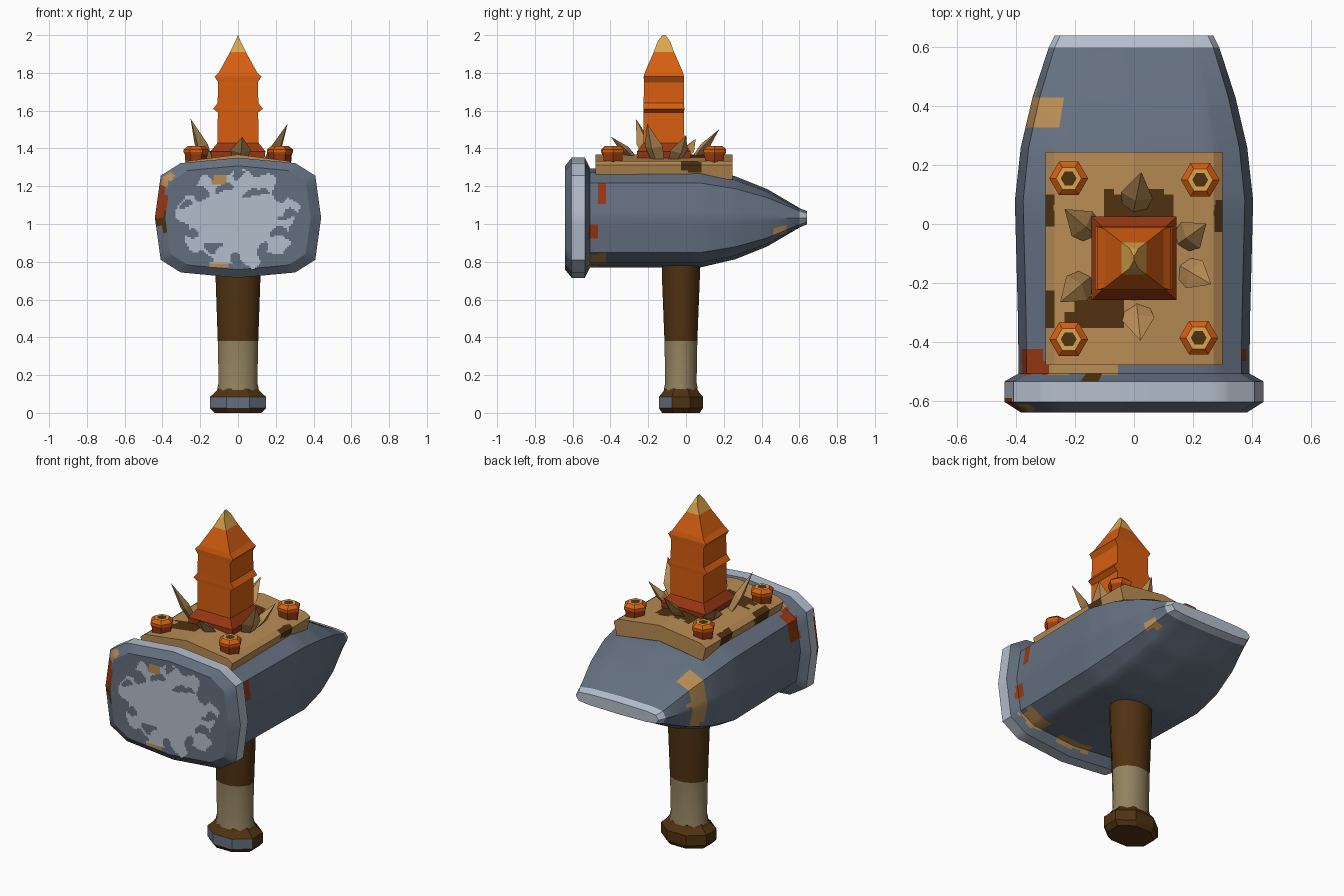
import bpy, bmesh, math
from mathutils import Vector, noise

if "Cube" in bpy.data.objects:
    bpy.data.objects.remove(bpy.data.objects["Cube"])

# ---------- materials (sRGB 0-255 converted to linear) ----------
NAMES = {"steel": (100, 112, 128), "light_steel": (180, 190, 204), "tan": (184, 140, 84),
         "orange": (214, 94, 16), "rust": (152, 56, 18), "gold": (220, 166, 76),
         "dark_brown": (80, 50, 17), "khaki_wrap": (146, 131, 96)}
MATS = []
for n, c in NAMES.items():
    m = bpy.data.materials.new(n)
    m.diffuse_color = [((v / 255 + .055) / 1.055) ** 2.4 for v in c] + [1]
    m.use_nodes = True
    m.node_tree.nodes["Principled BSDF"].inputs["Base Color"].default_value = m.diffuse_color
    MATS.append(m)
STEEL, LIGHT, TAN, ORANGE, RUST, GOLD, BROWN, KHAKI = range(8)


def finish(name, bm, rule, smooth=None):
    bmesh.ops.recalc_face_normals(bm, faces=bm.faces)
    bm.normal_update()
    for f in bm.faces:
        f.material_index = rule(f.calc_center_median(), f.normal)
    me = bpy.data.meshes.new(name)
    bm.to_mesh(me)
    bm.free()
    for m in MATS:
        me.materials.append(m)
    ob = bpy.data.objects.new(name, me)
    bpy.context.collection.objects.link(ob)
    if smooth:
        bpy.ops.object.select_all(action='DESELECT')
        ob.select_set(True)
        bpy.context.view_layer.objects.active = ob
        bpy.ops.object.shade_smooth_by_angle(angle=math.radians(smooth))
    return ob


def loft(name, rings, rule, around=1, along=1, smooth=None):
    """Skin closed rings, optionally subdivided around and along, and cap both ends."""
    rings = [[Vector(p) for p in r] for r in rings]
    rings = [[a.lerp(b, k / around) for a, b in zip(r, r[1:] + r[:1]) for k in range(around)]
             for r in rings]
    dense = [[a.lerp(b, k / along) for a, b in zip(r, s)]
             for r, s in zip(rings, rings[1:]) for k in range(along)] + [rings[-1]]
    bm = bmesh.new()
    vs = [[bm.verts.new(p) for p in r] for r in dense]
    n = len(vs[0])
    for r, s in zip(vs, vs[1:]):
        for i in range(n):
            bm.faces.new((r[i], r[(i + 1) % n], s[(i + 1) % n], s[i]))
    bm.faces.new(vs[0])
    bm.faces.new(vs[-1])
    return finish(name, bm, rule, smooth)


def patches(boxes, c):
    """Material of the first box holding c (wobbled edges), or None."""
    w = noise.noise_vector(c * 25) * .012
    p = c + w
    for x0, x1, y0, y1, z0, z1, m in boxes:
        if x0 < p.x < x1 and y0 < p.y < y1 and z0 < p.z < z1:
            return m
    return None


# ---------- hammer head: struck flange tapering back to a blade ----------
Q = [(0, 1), (.69, .91), (.93, .70), (1, 0), (.93, -.70), (.69, -.91)]
UNIT = Q + [(-x, -z) for x, z in Q]
SECT = [(-.64, .385, .275), (-.605, .44, .318), (-.535, .44, .318), (-.508, .392, .262),
        (-.3, .395, .262), (.08, .405, .262), (.26, .385, .22), (.43, .345, .152),
        (.6, .29, .052), (.64, .27, .035)]
HEAD_SPOTS = [(-.45, -.24, .34, .44, .92, 1.2, TAN), (-.45, -.3, -.51, -.43, 1.12, 1.3, RUST),
              (-.3, -.04, -.51, -.48, 1.2, 1.3, TAN), (-.18, -.09, -.535, -.51, 1.2, 1.4, BROWN),
              (-.45, -.38, -.65, -.59, 1.05, 1.19, RUST), (-.45, -.38, -.65, -.59, .97, 1.05, BROWN),
              (-.42, -.34, -.65, -.61, 1.21, 1.27, TAN), (.3, .45, -.47, -.43, 1.09, 1.22, RUST),
              (.3, .45, -.52, -.485, .93, 1.0, RUST), (.2, .45, -.52, -.44, .78, .84, TAN),
              (.25, .4, .46, .53, .94, .99, TAN), (-.1, .1, -.52, -.46, .7, .8, TAN)]


def head_rule(c, n):
    if c.y < -.639:
        return STEEL
    spot = patches(HEAD_SPOTS, c)
    if spot is not None:
        return spot
    return LIGHT if c.y > .6 or -.605 < c.y < -.535 else STEEL


loft("hammer_head", [[(x * hx, y, 1.033 + z * hz) for x, z in UNIT] for y, hx, hz in SECT],
     head_rule, 5, 5, 30)

# ---------- worn bright area on the striking face ----------
HOLES = [(-.2, 1.17, .05, .03), (-.07, 1.19, .05, .025), (.1, 1.16, .06, .025), (.23, 1.17, .04, .05),
         (.22, .95, .07, .025), (.13, .86, .03, .05), (-.13, .88, .05, .03), (-.24, .95, .05, .025),
         (-.27, 1.1, .04, .02), (.27, 1.05, .05, .02), (-.02, .81, .03, .04), (.0, 1.27, .03, .03)]


def is_worn(x, z):
    d = noise.noise_vector(Vector((x * 14, z * 14, 3))) * .035
    x, z = x + d.x, z + d.y
    a = math.atan2(z - 1.03, x)
    r = math.hypot(x / .32, (z - 1.03) / .26)
    return r < .96 + .08 * math.sin(a * 9) and all(
        math.hypot((x - hx) / a1, (z - hz) / b1) > 1 for hx, hz, a1, b1 in HOLES)


bm = bmesh.new()
S = .01
for i in range(-36, 36):
    for j in range(-28, 28):
        x, z = i * S, 1.03 + j * S
        if is_worn(x + S / 2, z + S / 2):
            bm.faces.new([bm.verts.new((x + u * S, -.642, z + v * S))
                          for u, v in ((0, 0), (1, 0), (1, 1), (0, 1))])
        elif (abs(x + .1) < .04 and abs(z - 1.235) < .02) or (abs(x + .1) < .05 and abs(z - .78) < .012):
            bm.faces.new([bm.verts.new((x + u * S, -.642, z + v * S))
                          for u, v in ((0, 0), (1, 0), (1, 1), (0, 1))])
bmesh.ops.remove_doubles(bm, verts=bm.verts, dist=.001)
wear = finish("worn_strike_face", bm, lambda c, n: TAN if (abs(c.x + .1) < .04 and abs(c.z - 1.235) < .02)
              or (abs(c.x + .1) < .05 and c.z < .795) else LIGHT)
if wear.data.polygons and wear.data.polygons[0].normal.y > 0:
    wear.data.flip_normals()

# ---------- bent mounting plate on top ----------
PROFILE = [(0, 1.368), (.27, 1.333), (.3, 1.312), (.28, 1.235), (0, 1.275),
           (-.28, 1.235), (-.3, 1.312), (-.27, 1.333)]
PLATE_SPOTS = [(-.1, .12, .0, .11, 1.3, 1.4, BROWN), (-.22, -.02, -.35, -.24, 1.3, 1.4, BROWN),
               (-.32, -.265, 0, .1, 1.2, 1.34, BROWN), (-.32, -.265, -.35, -.22, 1.2, 1.34, BROWN),
               (.275, .32, -.02, .09, 1.28, 1.34, BROWN)]


def plate_rule(c, n):
    spot = patches(PLATE_SPOTS, c)
    return TAN if spot is None else spot


loft("mounting_plate", [[(x, y, z) for x, z in PROFILE] for y in (-.48, .245)], plate_rule, 8, 40)

# ---------- square spike with side ridges ----------
SPIKE = [(1.34, .14, .14), (1.385, .145, .142), (1.43, .108, .108), (1.59, .107, .107),
         (1.61, .132, .108), (1.64, .108, .107), (1.75, .105, .106), (1.78, .124, .107),
         (1.805, .1, .1), (1.91, .042, .054), (1.965, .015, .034), (2.0, .001, .008)]
loft("spike", [[(sx * hx, -.117 + sy * hy, z) for sx, sy in ((-1, -1), (1, -1), (1, 1), (-1, 1))]
               for z, hx, hy in SPIKE],
     lambda c, n: RUST if c.z < 1.43 else GOLD if c.z > 1.91 else ORANGE)

# ---------- thorns around the spike: base and tip ----------
THORNS = [((.0, .05, 1.35), (.025, .175, 1.5)), ((-.14, -.03, 1.34), (-.235, .05, 1.45)),
          ((.16, -.06, 1.34), (.245, .0, 1.47)), ((.17, -.15, 1.34), (.262, -.205, 1.53)),
          ((-.16, -.19, 1.34), (-.25, -.265, 1.555)), ((.01, -.28, 1.35), (.022, -.395, 1.46))]
for k, (b, t) in enumerate(THORNS):
    b, t = Vector(b), Vector(t)
    d = (t - b).normalized()
    s = d.cross(Vector((0, 0, 1))).normalized()
    u = s.cross(d)
    loft(f"thorn_{k + 1}", [[p + s * w, p + u * w * .45, p - s * w, p - u * w * .45]
         for p, w in ((b, .04), (b.lerp(t, .38), .055), (t, .001))], lambda c, n: TAN)

# ---------- hexagonal bolts ----------
BOLT = [(1.31, .055), (1.37, .06), (1.38, .066), (1.395, .066), (1.413, .043), (1.413, .027)]
for k, (bx, by) in enumerate([(-.222, .155), (.225, .15), (-.222, -.392), (.22, -.387)]):
    def bolt_rule(c, n):
        r = math.hypot(c.x - bx, c.y - by)
        if c.z > 1.41:
            return BROWN if r < .01 else GOLD
        return RUST if c.z < 1.37 else ORANGE
    loft(f"bolt_{k + 1}", [[(bx + r * math.cos(i * math.pi / 3), by + r * math.sin(i * math.pi / 3), z)
                            for i in range(6)] for z, r in BOLT], bolt_rule)


# ---------- handle and pommel ----------
def oval(z, hx, hy, n, y=-.027):
    return [(hx * math.cos((i + .5) * math.tau / n), y + hy * math.sin((i + .5) * math.tau / n), z)
            for i in range(n)]


loft("handle", [oval(z, hx, hy, 12) for z, hx, hy in
                [(.1, .113, .092), (.13, .113, .092), (.16, .106, .086), (.38, .111, .09),
                 (.72, .123, .104), (.85, .125, .106)]],
     lambda c, n: KHAKI if c.z < .38 else BROWN, smooth=35)
loft("pommel", [oval(z, hx, hy, 8) for z, hx, hy in
                [(0, .135, .108), (.025, .16, .126), (.085, .16, .126), (.115, .125, .1), (.13, .115, .092)]],
     lambda c, n: STEEL if n.y < -.7 and .02 < c.z < .09 else BROWN)
